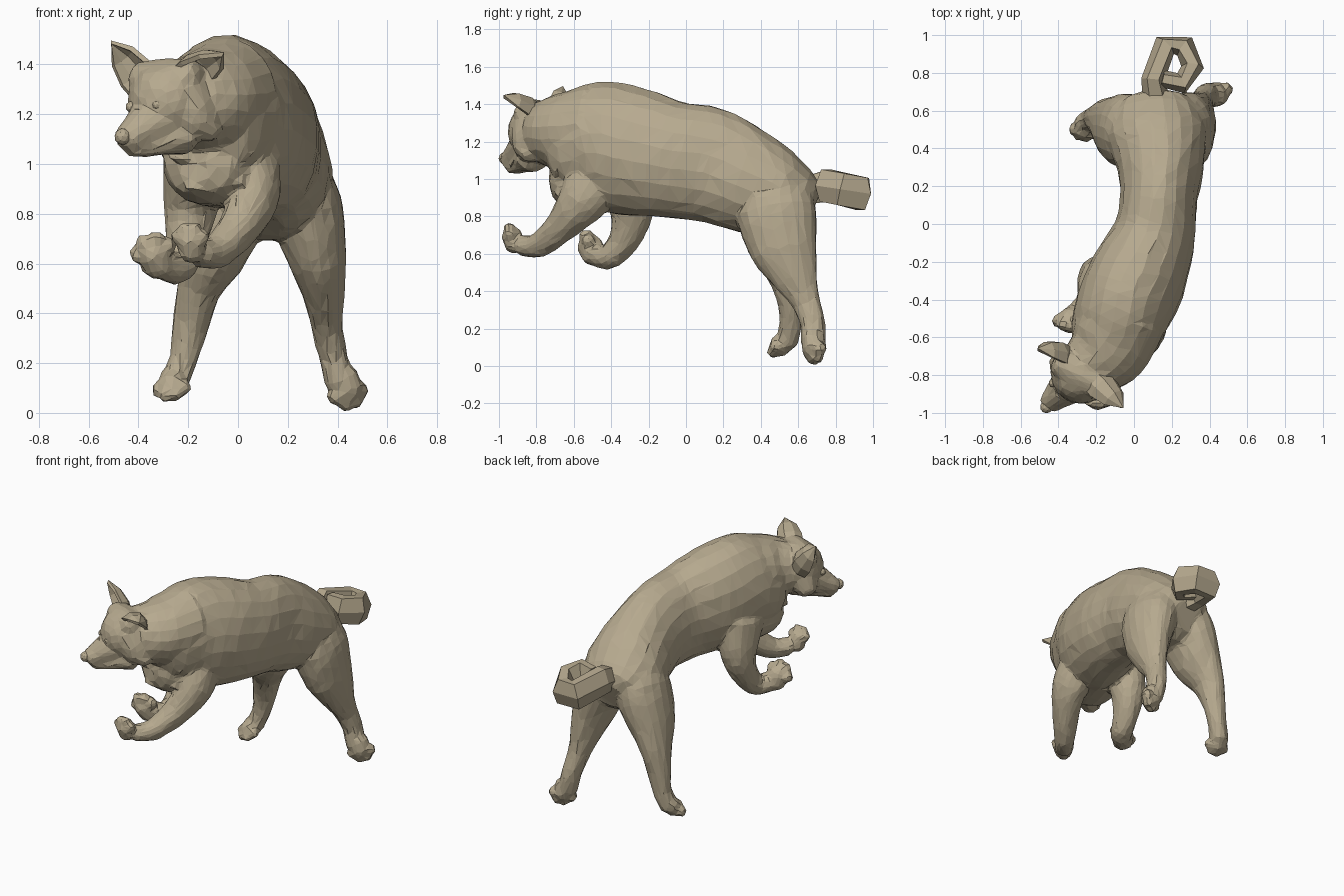
import bpy, bmesh, math, random
from mathutils import Vector, Matrix

if "Cube" in bpy.data.objects:
    bpy.data.objects.remove(bpy.data.objects["Cube"])

X, Z = Vector((1, 0, 0)), Vector((0, 0, 1))
random.seed(4)
coat = bpy.data.materials.new("coat")
coat.diffuse_color = (.47, .40, .275, 1)
coat.use_nodes = True
coat.node_tree.nodes["Principled BSDF"].inputs["Base Color"].default_value = coat.diffuse_color


def new_object(name, bm):
    bmesh.ops.recalc_face_normals(bm, faces=bm.faces)
    me = bpy.data.meshes.new(name)
    bm.to_mesh(me)
    bm.free()
    me.materials.append(coat)
    ob = bpy.data.objects.new(name, me)
    bpy.context.collection.objects.link(ob)
    return ob


def spline(stations, steps):
    """Catmull-Rom through (x, y, z, half_side, half_other) stations."""
    p = [Vector(s) for s in stations]
    p = [2 * p[0] - p[1]] + p + [2 * p[-1] - p[-2]]
    out = []
    for i in range(1, len(p) - 2):
        a, b, c, d = p[i - 1:i + 3]
        for k in range(steps):
            t = k / steps
            out.append(0.5 * (2 * b + (c - a) * t + (2 * a - 5 * b + 4 * c - d) * t * t
                              + (3 * b - a - 3 * c + d) * t ** 3))
    return out + [p[-2]]


def loft(bm, stations, steps=5, sides=20, ref=X, cap=0.5):
    """Tube with elliptical sections along a path, with rounded ends."""
    s = spline(stations, steps)
    rings = []
    for i, q in enumerate(s):
        t = Vector((s[min(i + 1, len(s) - 1)] - s[max(i - 1, 0)])[:3])
        rings.append((Vector(q[:3]), t.normalized(), q[3], q[4]))
    if cap:
        def ends(r, sign):
            c, t, a, b = r
            h = min(a, b) * cap
            return [(c + sign * t * h * k, t, a * f, b * f) for k, f in ((.6, .85), (1, .5))]
        rings = ends(rings[0], -1)[::-1] + rings + ends(rings[-1], 1)
    loops = []
    for c, t, a, b in rings:
        u = (ref - t * ref.dot(t)).normalized()
        v = t.cross(u)
        loops.append([bm.verts.new(c + u * a * math.cos(w) + v * b * math.sin(w))
                      for w in (2 * math.pi * (k + .5) / sides for k in range(sides))])
    for l0, l1 in zip(loops, loops[1:]):
        for k in range(sides):
            j = (k + 1) % sides
            bm.faces.new((l0[k], l0[j], l1[j], l1[k]))
    bm.faces.new(loops[0][::-1])
    bm.faces.new(loops[-1])


def ball(bm, c, r, sub=3):
    bmesh.ops.create_icosphere(bm, subdivisions=sub, radius=r, matrix=Matrix.Translation(c))


def paw(bm, c, direction, across, k=1.0):
    c, d, s = Vector(c), Vector(direction).normalized(), Vector(across).normalized()
    ball(bm, c - d * .035, .064 * k)
    ball(bm, c, .066 * k)
    for w, lift in ((-.054, .02), (-.021, .055), (.021, .055), (.054, .02)):
        ball(bm, c + (s * w + d * lift) * k, .037 * k)


def ear(name, base, tip, facing, w):
    """Cupped triangular ear: two rims and a fold pushed back."""
    base, tip, f = Vector(base), Vector(tip), Vector(facing)
    u = tip - base
    n = u.normalized()
    f = (f - n * f.dot(n)).normalized()
    s = n.cross(f)
    bm = bmesh.new()
    rows = []
    for h, k in ((-.4, .9), (.05, 1), (.55, .72)):
        rows.append([bm.verts.new(base + u * h + s * w * k * a - f * w * k * b)
                     for a, b in ((-1, 0), (-.65, .6), (0, .9), (.65, .6), (1, 0))])
    for r0, r1 in zip(rows, rows[1:]):
        for i in range(4):
            bm.faces.new((r0[i], r0[i + 1], r1[i + 1], r1[i]))
    top = bm.verts.new(tip)
    for i in range(4):
        bm.faces.new((rows[-1][i], rows[-1][i + 1], top))
    ob = new_object(name, bm)
    m = ob.modifiers.new("thickness", 'SOLIDIFY')
    m.thickness = .02
    m.offset = 0


bm = bmesh.new()
# torso, neck and chest
loft(bm, [(-.12, -.61, 1.15, .23, .28), (-.06, -.46, 1.18, .255, .34), (.02, -.28, 1.145, .26, .345),
          (.1, -.08, 1.105, .225, .315), (.13, .12, 1.075, .205, .31), (.14, .3, 1.0, .23, .285),
          (.125, .46, .925, .26, .25), (.115, .58, .87, .235, .2)])
loft(bm, [(-.05, -.48, 1.26, .23, .25), (-.14, -.66, 1.25, .22, .21), (-.25, -.77, 1.25, .16, .16)])
loft(bm, [(-.06, -.42, 1.02, .22, .2), (-.12, -.58, 1.0, .19, .17), (-.14, -.635, 1.0, .17, .15)])
# chest fur tufts
for x, y, z in ((-.24, -.7, 1.02), (-.1, -.72, 1.0), (.02, -.7, 1.04), (-.17, -.7, .9), (-.02, -.69, .92)):
    loft(bm, [(x * .9, y + .1, z + .12, .1, .08), (x, y, z, .045, .015)], sides=8)
# head: skull, brow, cheek ruff, muzzle, lower jaw
ball(bm, (-.28, -.79, 1.255), .163)
loft(bm, [(-.385, -.725, 1.335, .075, .08), (-.29, -.79, 1.34, .082, .1), (-.18, -.85, 1.345, .075, .08)], ref=Z)
loft(bm, [(-.22, -.8, 1.24, .14, .14), (-.15, -.82, 1.17, .1, .11), (-.1, -.83, 1.13, .05, .06)], ref=Z)
loft(bm, [(-.33, -.76, 1.22, .12, .12), (-.39, -.74, 1.14, .07, .07)])
loft(bm, [(-.31, -.82, 1.19, .13, .12), (-.385, -.89, 1.14, .088, .082), (-.445, -.945, 1.1, .062, .055)])
loft(bm, [(-.25, -.81, 1.13, .12, .09), (-.34, -.87, 1.095, .08, .06), (-.43, -.925, 1.065, .05, .037)])
# front legs
loft(bm, [(.04, -.47, 1.0, .13, .16), (.06, -.56, .875, .108, .13), (.01, -.66, .755, .085, .09),
          (-.08, -.78, .65, .066, .068), (-.155, -.875, .64, .057, .055)])
loft(bm, [(-.17, -.34, 1.02, .13, .17), (-.19, -.29, .83, .11, .12), (-.21, -.33, .68, .08, .085),
          (-.24, -.41, .585, .067, .067), (-.3, -.48, .595, .06, .06)])
# hind legs
loft(bm, [(.19, .45, 1.0, .11, .14), (.26, .475, .86, .15, .21), (.31, .515, .66, .125, .19),
          (.34, .575, .5, .09, .135), (.355, .63, .37, .066, .085), (.38, .675, .24, .058, .068),
          (.41, .68, .12, .06, .066)])
loft(bm, [(.05, .45, 1.0, .11, .14), (-.01, .485, .86, .16, .2), (-.09, .505, .66, .135, .18),
          (-.155, .545, .5, .09, .12), (-.188, .56, .36, .074, .077), (-.215, .56, .23, .058, .06),
          (-.25, .54, .13, .056, .06)])
# paws with toes
paw(bm, (-.19, -.93, .69), (-.1, -.3, .9), (1, -.1, 0), .86)
paw(bm, (-.335, -.51, .635), (-.3, -.35, .85), (1, -.1, .3), 1.05)
paw(bm, (.435, .685, .1), (.3, .1, -1), (1, .55, .3), 1.0)
paw(bm, (-.265, .505, .11), (-.15, -.65, -.6), (1, -.25, .1), .9)
body = new_object("dog_body", bm)

# fuse the parts and reduce to uneven facets
m = body.modifiers.new("fuse", 'REMESH')
m.mode = 'VOXEL'
m.voxel_size = .012
m = body.modifiers.new("blend", 'SMOOTH')
m.factor = .5
m.iterations = 4
m = body.modifiers.new("facets", 'DECIMATE')
m.ratio = .045
me = bpy.data.meshes.new_from_object(body.evaluated_get(bpy.context.evaluated_depsgraph_get()))
body.modifiers.clear()
body.data = me
for v in me.vertices:
    v.co += Vector([random.uniform(-.003, .003) for _ in range(3)])
for p in me.polygons:
    p.use_smooth = False
if not me.materials:
    me.materials.append(coat)

# ears
ear("ear_right", (-.41, -.70, 1.355), (-.51, -.665, 1.49), (-.6, -.8, 0), .08)
ear("ear_left", (-.17, -.865, 1.365), (-.06, -.975, 1.44), (.25, -.8, -.45), .08)

# eyes and nose
for name, c, r in (("eye_right", (-.43, -.842, 1.23), .022), ("eye_left", (-.325, -.925, 1.238), .022),
                   ("nose", (-.463, -.968, 1.11), .034)):
    bm = bmesh.new()
    ball(bm, c, r, 2)
    new_object(name, bm)

# curled tail
bm = bmesh.new()
loft(bm, [(.13, .6, .93, .08, .08), (.1, .765, .965, .1, .062), (.165, .945, .92, .1, .064),
          (.268, .94, .92, .1, .062), (.31, .83, .945, .1, .06), (.25, .745, .965, .1, .058),
          (.15, .77, .97, .08, .045)], steps=1, sides=6, ref=Z, cap=0)
new_object("tail", bm)
